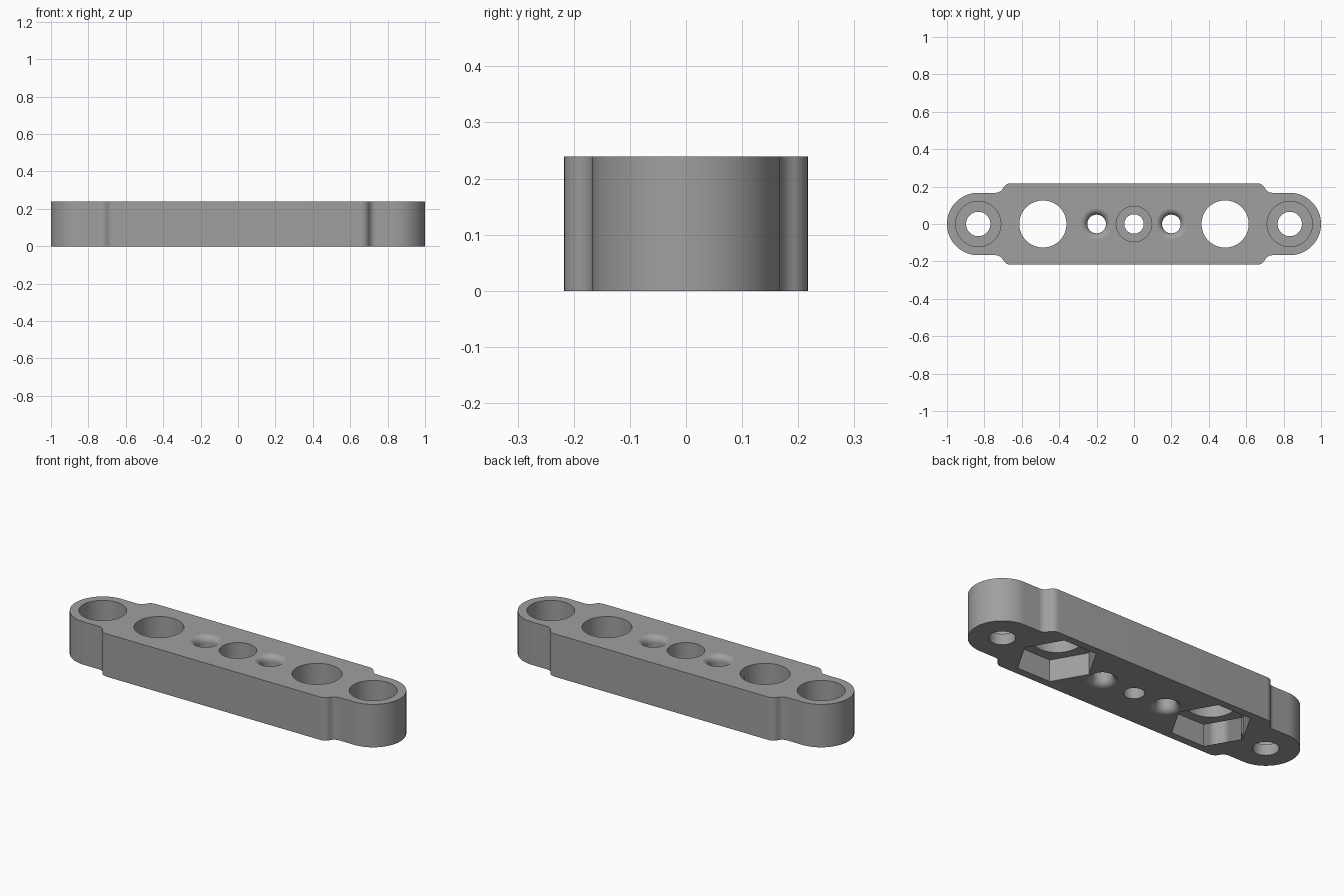
import bpy, bmesh
from math import sin, cos, pi, radians

if "Cube" in bpy.data.objects:
    bpy.data.objects.remove(bpy.data.objects["Cube"])

H = 0.239        # plate thickness
E = 0.02         # cutter overshoot
HALF_W = 0.217   # half width of the middle
END_R = 0.167    # radius of the rounded ends
SHOULDER_X = 0.70

grey = bpy.data.materials.new("grey")
grey.diffuse_color = (0.35, 0.35, 0.35, 1)
grey.use_nodes = True
grey.node_tree.nodes["Principled BSDF"].inputs["Base Color"].default_value = grey.diffuse_color


def make_object(name, bm):
    bmesh.ops.recalc_face_normals(bm, faces=bm.faces)
    mesh = bpy.data.meshes.new(name)
    bm.to_mesh(mesh)
    bm.free()
    mesh.materials.append(grey)
    ob = bpy.data.objects.new(name, mesh)
    bpy.context.collection.objects.link(ob)
    return ob


def lathe(name, x, profile, n=64):
    """Closed solid turned around a vertical axis at x; profile is (radius, z)."""
    bm = bmesh.new()
    rings = [[bm.verts.new((x + r * cos(2 * pi * i / n), r * sin(2 * pi * i / n), z))
              for i in range(n)] for r, z in profile]
    for a, b in zip(rings, rings[1:]):
        for i in range(n):
            j = (i + 1) % n
            bm.faces.new((a[i], a[j], b[j], b[i]))
    bm.faces.new(rings[0])
    bm.faces.new(rings[-1])
    return make_object(name, bm)


def quarter_outline():
    """Outline from the middle of the long side to the tip of the end."""
    phi = radians(64)
    drop = HALF_W - END_R
    r = drop / (2 * (1 - cos(phi)))
    dx = r * sin(phi)
    steps = 8
    pts = []
    for i in range(steps + 1):           # convex shoulder
        a = phi * i / steps
        pts.append((SHOULDER_X - dx + r * sin(a), HALF_W - r * (1 - cos(a))))
    for i in range(steps - 1, -1, -1):   # concave foot
        a = phi * i / steps
        pts.append((SHOULDER_X + dx - r * sin(a), END_R + r * (1 - cos(a))))
    for i in range(25):                  # rounded end
        a = pi / 2 * (1 - i / 24)
        pts.append((1 - END_R + END_R * cos(a), END_R * sin(a)))
    return pts


# Plate body: mirrored outline, extruded upward
q = quarter_outline()
right = q + [(x, -y) for x, y in reversed(q[:-1])]
outline = right + [(-x, y) for x, y in reversed(right)]
bm = bmesh.new()
base = bm.faces.new([bm.verts.new((x, y, 0)) for x, y in outline])
top = bmesh.ops.extrude_face_region(bm, geom=[base])["geom"]
bmesh.ops.translate(bm, vec=(0, 0, H),
                    verts=[g for g in top if isinstance(g, bmesh.types.BMVert)])
plate = make_object("mounting_plate", bm)


def stepped(r, big_r, floor):
    return [(r, -E), (r, floor), (big_r, floor), (big_r, H + E)]


def flared(r, f):
    """Hole rounded outward at both mouths with fillet radius f."""
    end = radians(86)
    upper = []
    for i in range(13):
        a = end * i / 12
        upper.append((r + f * (1 - cos(a)), H - f * sin(end) + f * sin(a)))
    upper.append((upper[-1][0] + 0.005 * cos(end), H + 0.005 * sin(end)))
    lower = [(rad, H - z) for rad, z in reversed(upper)]
    return lower + upper


# Holes
cutters = [lathe("centre_hole", 0, stepped(0.052, 0.095, 0.06))]
for s in (-1, 1):
    cutters += [
        lathe("end_hole", s * 0.833, stepped(0.065, 0.121, 0.06)),
        lathe("large_hole", s * 0.487, [(0.126, -E), (0.126, H + E)]),
        lathe("nut_pocket", s * 0.487, [(0.202, -E), (0.202, 0.12)], 6),
        lathe("flared_hole", s * 0.2, flared(0.05, 0.035)),
    ]

bpy.context.view_layer.objects.active = plate
plate.select_set(True)
for c in cutters:
    mod = plate.modifiers.new("cut", 'BOOLEAN')
    mod.operation = 'DIFFERENCE'
    mod.solver = 'EXACT'
    mod.object = c
    bpy.ops.object.modifier_apply(modifier=mod.name)
    bpy.data.objects.remove(c, do_unlink=True)

# Smooth walls, flat horizontal faces
bpy.ops.object.select_all(action='DESELECT')
plate.select_set(True)
bpy.ops.object.shade_smooth_by_angle(angle=radians(30))
for p in plate.data.polygons:
    p.material_index = 0
    if abs(p.normal.z) > 0.9999:
        p.use_smooth = False
